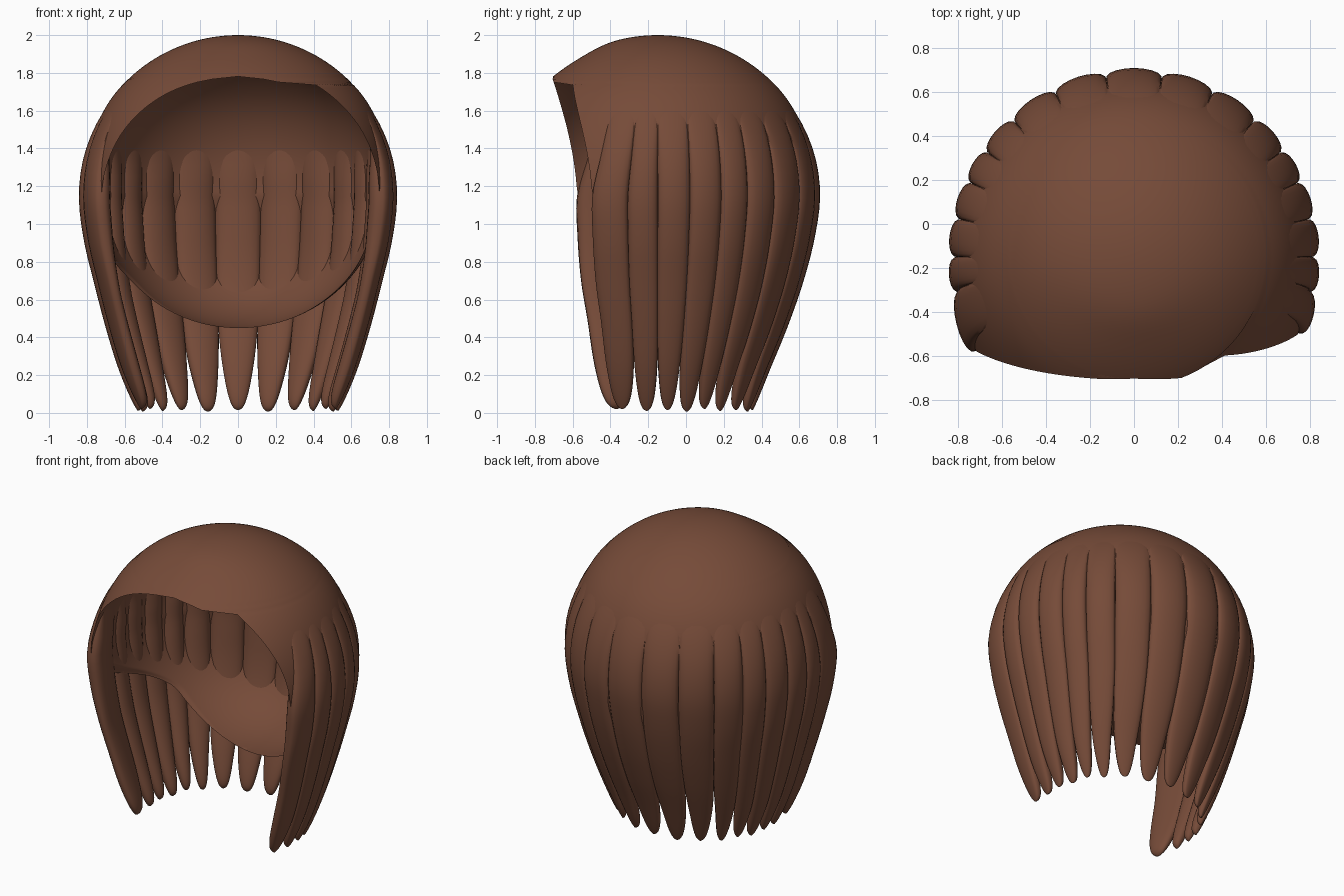
import bpy, bmesh, math
from mathutils import Vector

if "Cube" in bpy.data.objects:
    bpy.data.objects.remove(bpy.data.objects["Cube"])

hair = bpy.data.materials.new("warm_brown")
hair.use_nodes = True
COLOUR = (0.18, 0.07, 0.04, 1)
hair.diffuse_color = COLOUR
hair.node_tree.nodes["Principled BSDF"].inputs["Base Color"].default_value = COLOUR

MID_Y = -.15
# Rounded crown, then hanging levels: height, half width, back radius, front radius
LEVELS = []
for k, front in enumerate((0, .22, .4, .59, .75, .9, 1.04)):
    a = math.radians(15 * k)
    LEVELS.append((1.15 + .85 * math.cos(a), .845 * math.sin(a), .86 * math.sin(a), front))
LEVELS += [(.92, .82, .83, 1.03), (.69, .765, .77, .98), (.46, .705, .69, .89),
           (.23, .635, .6, .82), (0, .55, .52, .76)]
LAST = len(LEVELS) - 1
EQUATOR = 6


def smooth(lo, hi, v):
    t = min(max((v - lo) / (hi - lo), 0), 1)
    return t * t * (3 - 2 * t)


def level(u):
    """Smooth interpolation between levels, mirrored across the crown."""
    i = min(int(u), LAST - 1)
    t = u - i
    rows = [LEVELS[min(max(k, 0), LAST)] for k in range(i - 1, i + 3)]
    if i == 0:
        rows[0] = (LEVELS[1][0],) + tuple(-v for v in LEVELS[1][1:])
    return [b + t / 2 * (c - a + t * (2*a - 5*b + 4*c - d + t * (3*(b - c) + d - a)))
            for a, b, c, d in zip(*rows)]


def skin(u, phi):
    """Point on the outer hair volume; phi is zero at the back, positive to the left."""
    z, wide, back, front = level(u)
    c = math.cos(phi)
    return Vector((wide * math.sin(phi), MID_Y + c * (back if c > 0 else front), z))


def inside(u, phi, depth):
    """Point sunk below the outer hair volume."""
    p = skin(u, phi)
    if depth == 0 or u < .02:
        return p - Vector((0, 0, depth))
    e = .01
    across = skin(u, phi + e) - skin(u, phi - e)
    down = skin(min(u + e, LAST), phi) - skin(u - e, phi)
    return p - across.cross(down).normalized() * depth


def hairline(x, z):
    """Front limit of the hair, with a side parting on the left."""
    right = -.71 + .2 * x * x
    left = -.6 + .45 * (x - .35) ** 2
    k = smooth(.25, .36, x)
    return right * (1 - k) + left * k + .1 * max(0, 1.2 - z)


def front_limit(u, side):
    """Angle at which a level meets the hairline."""
    lo, hi = math.pi / 2, math.pi
    p = skin(u, hi)
    if p.y >= hairline(0, p.z):
        return hi
    for _ in range(24):
        m = (lo + hi) / 2
        p = skin(u, side * m)
        if p.y > hairline(p.x, p.z):
            lo = m
        else:
            hi = m
    return lo


def bowl(p, lat):
    """Move an equator point down the rounded bowl that wraps under the head."""
    shrink = math.cos(lat)
    return Vector((p.x * shrink, MID_Y + (p.y - MID_Y) * shrink + .2 * math.sin(lat),
                   p.z - .7 * math.sin(lat)))


def make(name, grid, closed=False):
    """Skin a grid of points; closed grids wrap around and get end caps."""
    bm = bmesh.new()
    rows = [[bm.verts.new(p) for p in row] for row in grid]
    n = len(rows[0])
    for top, low in zip(rows, rows[1:]):
        for i in range(n if closed else n - 1):
            j = (i + 1) % n
            bm.faces.new((top[i], top[j], low[j], low[i]))
    if closed:
        bm.faces.new(rows[0])
        bm.faces.new(rows[-1])
    bmesh.ops.remove_doubles(bm, verts=bm.verts, dist=.0005)
    if closed:
        bmesh.ops.recalc_face_normals(bm, faces=bm.faces)
    mesh = bpy.data.meshes.new(name)
    bm.to_mesh(mesh)
    bm.free()
    mesh.materials.append(hair)
    obj = bpy.data.objects.new(name, mesh)
    bpy.context.collection.objects.link(obj)
    bpy.ops.object.select_all(action='DESELECT')
    obj.select_set(True)
    bpy.context.view_layer.objects.active = obj
    bpy.ops.object.shade_smooth_by_angle(angle=math.radians(50))


# Cap and lining: two skins that meet at the hairline and along the bowl rim
CROWN_ROWS, BOWL_ROWS, COLS = 60, 36, 140
cap_grid, lining_grid = [], []
for r in range(CROWN_ROWS + BOWL_ROWS + 1):
    u = EQUATOR * min(r / CROWN_ROWS, 1)
    lat = max(r - CROWN_ROWS, 0) / BOWL_ROWS * math.pi / 2
    limits = {}
    for side, rim in ((1, 100), (-1, 76)):
        base = front_limit(u, side)
        limits[side] = base + (math.radians(rim) - base) * smooth(.1, .75, lat)
    cap_row, lining_row = [], []
    for c in range(COLS + 1):
        s = 2 * c / COLS - 1
        phi = s * limits[1 if s > 0 else -1]
        p = skin(u, phi)
        tuck = .04 * smooth(0, .5, lat)
        depth = .05 * smooth(3.2, 6.5, u) + tuck
        gap = (.055 - tuck) * smooth(0, .2, p.y - hairline(p.x, p.z))
        gap *= smooth(1, .94, abs(s)) if lat > 0 else 1
        cap_row.append(bowl(inside(u, phi, depth), lat))
        lining_row.append(bowl(inside(u, phi, depth + gap), lat))
    cap_grid.append(cap_row)
    lining_grid.append(lining_row)
make("hair_cap", cap_grid)
make("cap_lining", lining_grid[::-1])


# Locks: flattened strands with rounded tips that emerge from the cap
def lock(name, start, stop, tip, narrowing):
    mid, half = math.radians((start + stop) / 2), math.radians((stop - start) / 2)
    first, steps, sides = 3.2, 40, 20
    grid = []
    for k in range(steps + 1):
        u = first + (tip - first) * (1 - (1 - k / steps) ** 1.8)
        taper = max(0, (u - narrowing) / (tip - narrowing))
        width = half * 1.03 * math.sqrt(max(1 - taper ** 3.2, .003))
        thick = .015 + .11 * smooth(3.6, 5.8, u) - .04 * smooth(6.3, 8.5, u)
        thick *= math.sqrt(max(1 - taper ** 4, .01))
        centre = .006 * (1 - smooth(3.4, 5.5, u)) + thick / 2 + .02 * taper ** 4
        ring = []
        for a in range(sides):
            t = 2 * math.pi * a / sides
            bulge = math.sin(t)
            if bulge > 0:
                bulge **= .5
            ring.append(inside(u, mid + width * math.cos(t), centre - thick / 2 * bulge))
        grid.append(ring)
    make(name, grid, closed=True)


lock("back_lock", -9, 9, LAST - .06, 8)
EDGES = [9, 26, 42, 55, 66, 78, 90, 99]
for side, label, front in ((1, "left", 110), (-1, "right", 115)):
    edges = EDGES + [front]
    for i, (a, b) in enumerate(zip(edges, edges[1:])):
        start, stop = sorted((side * a, side * b))
        tip = LAST - (0, .06, .03, .1)[i % 4]
        lock(f"{label}_lock_{i + 1}", start, stop, tip, 8 if i < 3 else 9)
